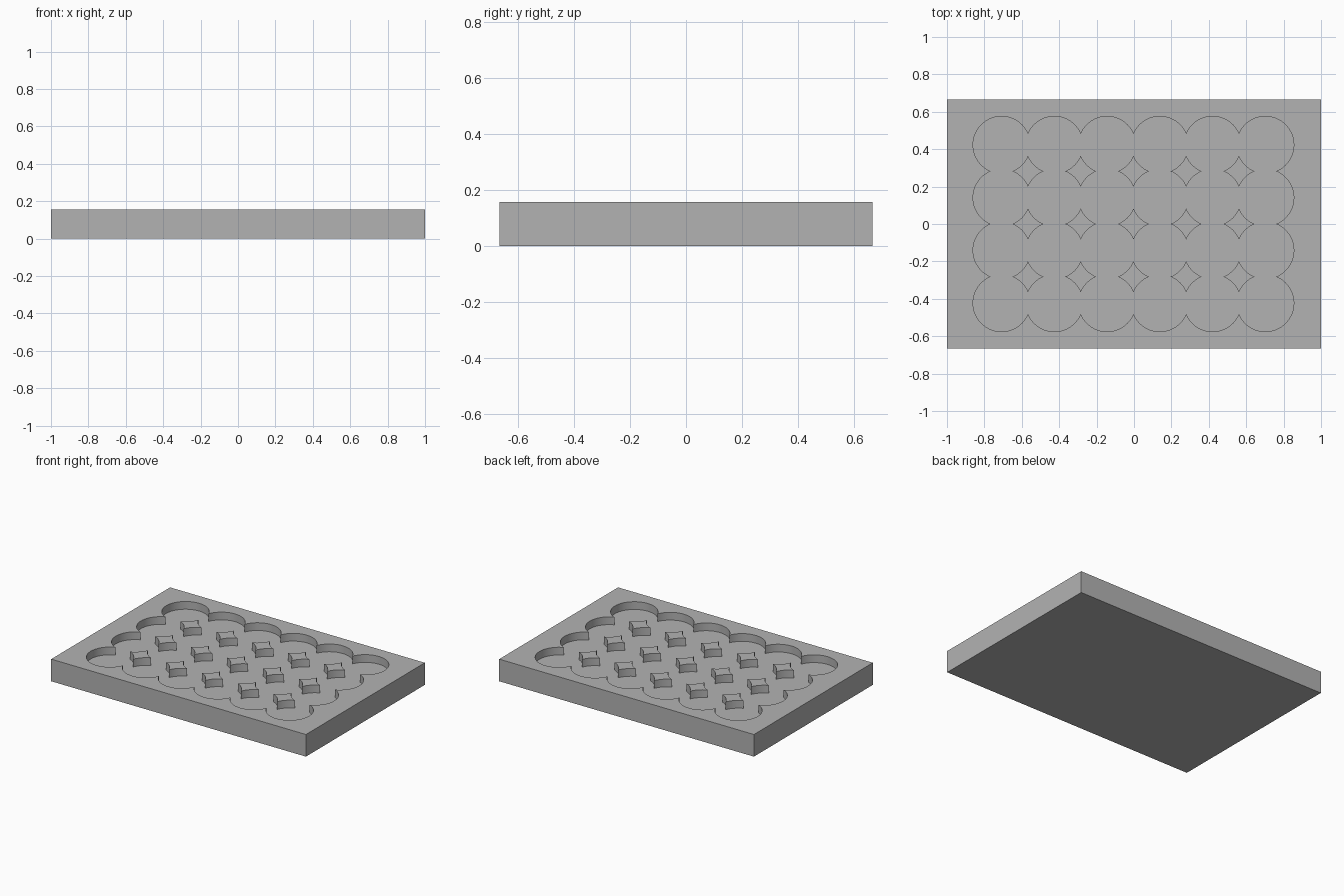
import bpy
import bmesh
import math
from mathutils import Matrix

cube = bpy.data.objects.get("Cube")
if cube:
    bpy.data.objects.remove(cube, do_unlink=True)

LENGTH, WIDTH, HEIGHT = 2.0, 1.333, 0.157
COLUMNS, ROWS = 6, 4
PITCH, RADIUS, DEPTH = 0.282, 0.1525, 0.055
SHIFT_X = -0.003

grey = bpy.data.materials.new("plain_grey")
grey.use_nodes = True
colour = (0.45, 0.45, 0.45, 1)
grey.diffuse_color = colour
grey.node_tree.nodes["Principled BSDF"].inputs["Base Color"].default_value = colour


def add_object(name, bm):
    mesh = bpy.data.meshes.new(name)
    bm.to_mesh(mesh)
    bm.free()
    mesh.materials.append(grey)
    obj = bpy.data.objects.new(name, mesh)
    bpy.context.collection.objects.link(obj)
    return obj


# Solid rectangular block
bm = bmesh.new()
size = Matrix.Diagonal((LENGTH, WIDTH, HEIGHT, 1))
bmesh.ops.create_cube(bm, size=1, matrix=Matrix.Translation((0, 0, HEIGHT / 2)) @ size)
tray = add_object("tray", bm)

# Grid of overlapping round pockets, leaving star-shaped posts between them
bm = bmesh.new()
for column in range(COLUMNS):
    for row in range(ROWS):
        x = (column - (COLUMNS - 1) / 2) * PITCH + SHIFT_X
        y = (row - (ROWS - 1) / 2) * PITCH
        bmesh.ops.create_cone(
            bm, cap_ends=True, segments=64, radius1=RADIUS, radius2=RADIUS,
            depth=2 * DEPTH, matrix=Matrix.Translation((x, y, HEIGHT)))
cutter = add_object("pocket_cutter", bm)
cutter.hide_render = True

# Cut the pockets
cut = tray.modifiers.new("pockets", "BOOLEAN")
cut.operation = "DIFFERENCE"
cut.solver = "EXACT"
cut.use_self = True
cut.object = cutter
bpy.ops.object.select_all(action="DESELECT")
tray.select_set(True)
bpy.context.view_layer.objects.active = tray
bpy.ops.object.modifier_apply(modifier=cut.name)
bpy.data.objects.remove(cutter, do_unlink=True)

# Smooth pocket walls with crisp rims
bpy.ops.object.shade_smooth_by_angle(angle=math.radians(30))
